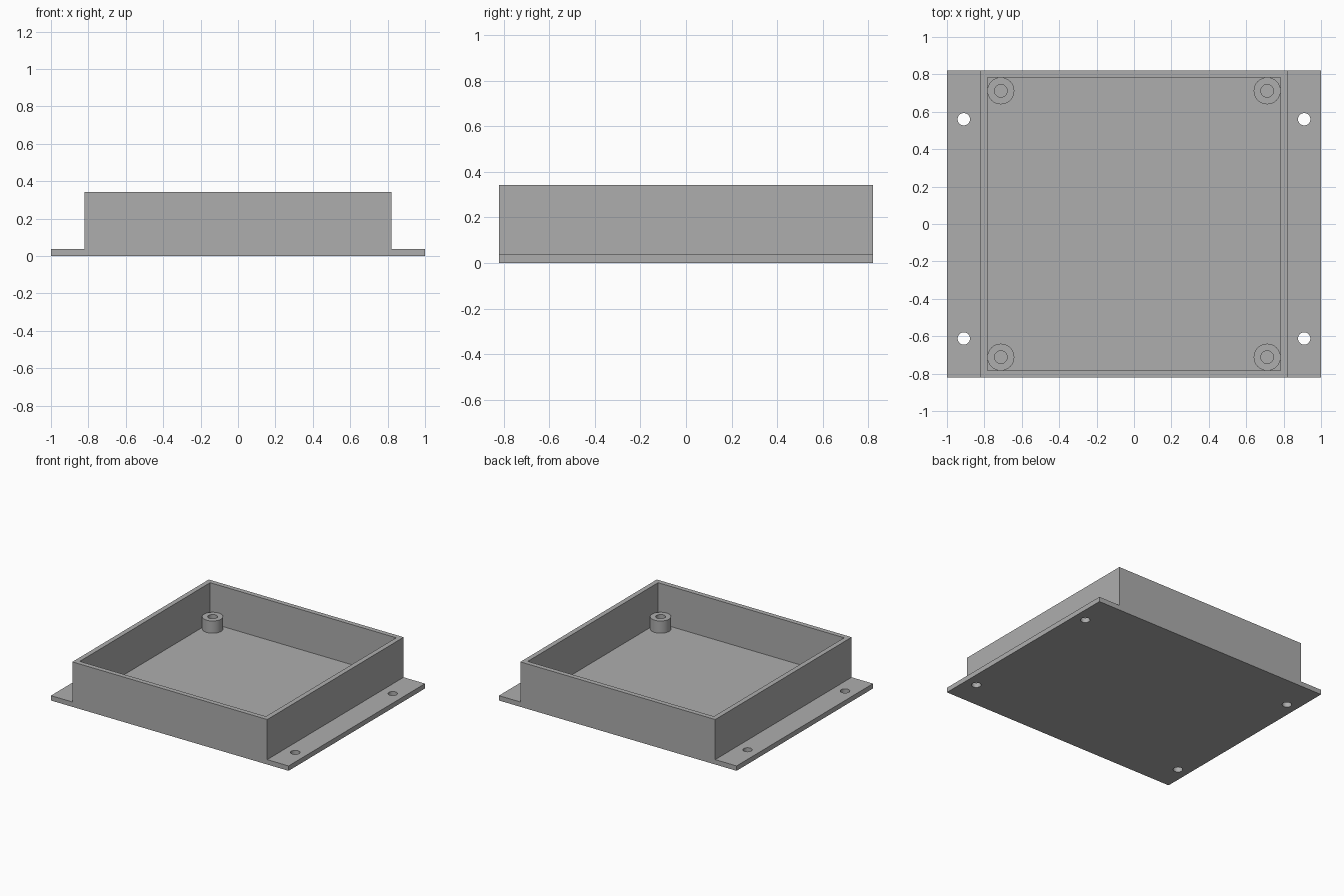
import bpy
import bmesh
from mathutils import Matrix

cube = bpy.data.objects.get("Cube")
if cube:
    bpy.data.objects.remove(cube, do_unlink=True)

# Overall dimensions
HALF_BASE, HALF_BOX, HALF_CAVITY = 1.0, 0.82, 0.783
FLOOR, RIM, POST_TOP = 0.037, 0.342, 0.13
POST, POST_R, BORE_R = 0.712, 0.072, 0.034

grey = bpy.data.materials.new("plain grey")
grey.use_nodes = True
colour = (0.42, 0.42, 0.42, 1)
grey.diffuse_color = colour
grey.node_tree.nodes["Principled BSDF"].inputs["Base Color"].default_value = colour


def finish(name, bm):
    mesh = bpy.data.meshes.new(name)
    bm.to_mesh(mesh)
    bm.free()
    mesh.materials.append(grey)
    obj = bpy.data.objects.new(name, mesh)
    bpy.context.collection.objects.link(obj)
    return obj


def box(bm, hx, hy, z0, z1):
    place = Matrix.Translation((0, 0, (z0 + z1) / 2)) @ Matrix.Diagonal((2 * hx, 2 * hy, z1 - z0, 1))
    bmesh.ops.create_cube(bm, size=1, matrix=place)


def cylinder(bm, x, y, r, z0, z1):
    bmesh.ops.create_cone(bm, cap_ends=True, segments=48, radius1=r, radius2=r, depth=z1 - z0,
                          matrix=Matrix.Translation((x, y, (z0 + z1) / 2)))


def cut(target, cutter):
    cutter.hide_render = True
    cutter.hide_set(True)
    mod = target.modifiers.new(cutter.name, 'BOOLEAN')
    mod.operation = 'DIFFERENCE'
    mod.solver = 'EXACT'
    mod.object = cutter
    bpy.context.view_layer.objects.active = target
    bpy.ops.object.modifier_apply(modifier=mod.name)
    bpy.data.objects.remove(cutter, do_unlink=True)


def smooth(obj):
    bpy.ops.object.select_all(action='DESELECT')
    obj.select_set(True)
    bpy.context.view_layer.objects.active = obj
    bpy.ops.object.shade_smooth_by_angle()


# Tray: an inverted-T profile extruded from front to back
bm = bmesh.new()
right = [(HALF_BASE, 0), (HALF_BASE, FLOOR), (HALF_BOX, FLOOR), (HALF_BOX, RIM)]
profile = right + [(-x, z) for x, z in reversed(right)]
face = bm.faces.new([bm.verts.new((x, -HALF_BOX, z)) for x, z in profile])
extruded = bmesh.ops.extrude_face_region(bm, geom=[face])["geom"]
bmesh.ops.translate(bm, vec=(0, 2 * HALF_BOX, 0),
                    verts=[v for v in extruded if isinstance(v, bmesh.types.BMVert)])
bmesh.ops.recalc_face_normals(bm, faces=bm.faces)
tray = finish("tray", bm)

# Cavity open at the top
bm = bmesh.new()
box(bm, HALF_CAVITY, HALF_CAVITY, FLOOR, RIM + 0.1)
cut(tray, finish("cavity_cutter", bm))

# Mounting holes through both side flanges
bm = bmesh.new()
for x in (-0.91, 0.91):
    for y in (-0.612, 0.56):
        cylinder(bm, x, y, 0.033, -0.1, 0.1)
cut(tray, finish("flange_hole_cutter", bm))
smooth(tray)

# Hollow screw posts in the four corners
for side, x in (("left", POST), ("right", -POST)):
    for end, y in (("front", -POST), ("back", POST)):
        bm = bmesh.new()
        cylinder(bm, x, y, POST_R, FLOOR - 0.01, POST_TOP)
        post = finish(f"{end}_{side}_screw_post", bm)
        bm = bmesh.new()
        cylinder(bm, x, y, BORE_R, FLOOR, POST_TOP + 0.1)
        cut(post, finish("bore_cutter", bm))
        smooth(post)
